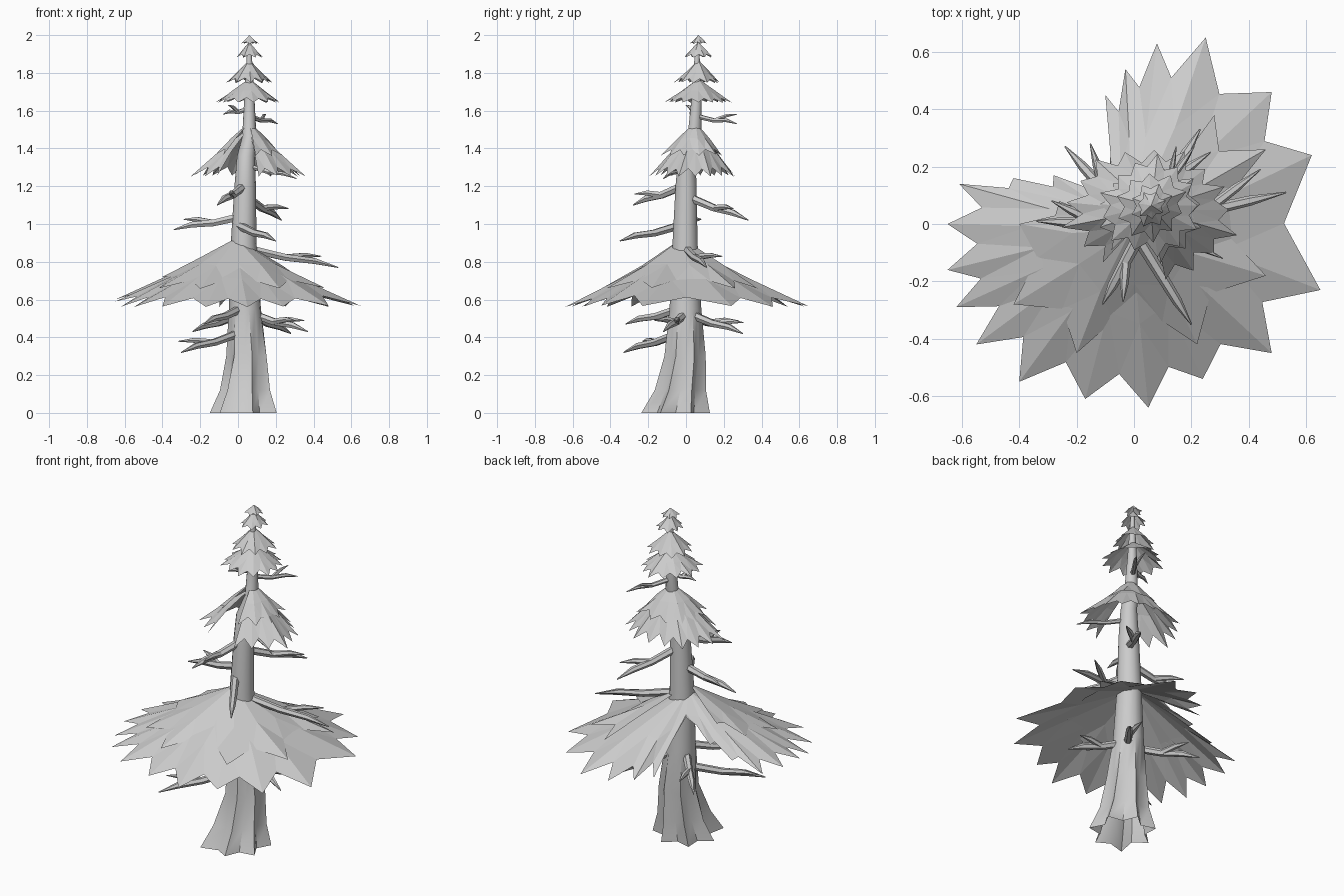
import bpy, bmesh, math, random
from mathutils import Vector

random.seed(4)
cube = bpy.data.objects.get("Cube")
if cube:
    bpy.data.objects.remove(cube)

grey = bpy.data.materials.new("plain_grey")
grey.use_nodes = True
tone = (0.6, 0.6, 0.6, 1)
grey.diffuse_color = tone
grey.node_tree.nodes["Principled BSDF"].inputs["Base Color"].default_value = tone


def finish(name, bm, smooth=False):
    mesh = bpy.data.meshes.new(name)
    bmesh.ops.recalc_face_normals(bm, faces=bm.faces)
    bm.to_mesh(mesh)
    bm.free()
    mesh.materials.append(grey)
    obj = bpy.data.objects.new(name, mesh)
    bpy.context.collection.objects.link(obj)
    if smooth:
        bpy.ops.object.select_all(action='DESELECT')
        obj.select_set(True)
        bpy.context.view_layer.objects.active = obj
        bpy.ops.object.shade_smooth_by_angle(angle=math.radians(40))
    return obj


def loft(bm, rings, cap_start=True):
    """Join consecutive rings of points with quads and close the ends."""
    loops = [[bm.verts.new(p) for p in ring] for ring in rings]
    n = len(loops[0])
    for a, b in zip(loops, loops[1:]):
        for i in range(n):
            j = (i + 1) % n
            bm.faces.new((a[i], a[j], b[j], b[i]))
    if cap_start:
        bm.faces.new(loops[0])
    bm.faces.new(loops[-1])


def skirt(name, apex, tips, tip_z, closed=False, notch=0.82, sag=0.0, pleat=0.008, flat=0.2):
    """Jagged sheet: apex, middle ring, then tips with notches; a tip may carry its own height."""
    bm = bmesh.new()
    apex = Vector(apex)
    top = bm.verts.new(apex)
    ends = [Vector((x / 100, y / 100, own[0] if own else tip_z + random.uniform(0, pleat)))
            for x, y, *own in tips]
    n = len(ends)
    mids = []
    for i, e in enumerate(ends):
        # even out the middle ring so the facets near the apex stay broad
        around = (ends[i - 1] + ends[(i + 1) % n]) / 2 if closed or 0 < i < n - 1 else e
        p = apex.lerp(e.lerp(around, 0.4), 0.5 + 0.06 * (i % 2))
        p.z += (pleat if i % 2 else -pleat) / 2 - sag
        mids.append(bm.verts.new(p))
    outer = [bm.verts.new(e) for e in ends]
    for i in range(n if closed else n - 1):
        j = (i + 1) % n
        rim = (ends[i] + ends[j]) / 2
        p = apex.lerp(rim, notch + random.uniform(-0.03, 0.03))
        p.z += (rim.z - p.z) * flat - sag / 2
        v = bm.verts.new(p)
        for tri in ((top, mids[i], mids[j]), (mids[i], outer[i], v),
                    (mids[i], v, mids[j]), (v, outer[j], mids[j])):
            bm.faces.new(tri)
    obj = finish(name, bm)
    # keep the upper side facing outward on open sheets
    if sum(f.normal.z for f in obj.data.polygons) < 0:
        obj.data.flip_normals()


def star(centre, radius, count, start=0.0, sweep=math.tau, depth=1.0):
    """Tips around a centre, in hundredths, with uneven reach."""
    pts = []
    for i in range(count):
        a = start + sweep * i / count
        r = 100 * radius * random.uniform(0.88, 1.06)
        pts.append((100 * centre[0] + r * math.cos(a), 100 * centre[1] + r * depth * math.sin(a)))
    return pts


# Trunk: fluted flare at the foot, leaning back near the top
trunk_path = [(0, .037, -.055, .155), (.12, .044, -.03, .12), (.3, .05, -.005, .102),
              (.55, .038, -.003, .085), (.9, .03, -.005, .068), (1.2, .038, 0, .057),
              (1.36, .042, .005, .047), (1.46, .06, .045, .038), (1.65, .06, .055, .028),
              (1.95, .06, .06, .01)]
SIDES = 14
rings = []
for z, cx, cy, r in trunk_path:
    flute = 0.2 * max(0, 1 - z / 0.6)
    ring = []
    for i in range(SIDES):
        a = math.tau * i / SIDES
        k = r * (1 + flute * (1 if i % 2 else -1))
        if z < 0.2 and i in (10, 9):
            k *= 1.15
        ring.append((cx + k * math.cos(a), cy + k * math.sin(a), z))
    rings.append(ring)
bm = bmesh.new()
loft(bm, rings, cap_start=False)
finish("trunk", bm, True)


# Bare branches: a bent limb, thick until its pointed end, with forks
def limb(bm, points, radius):
    rings = []
    last = len(points) - 1
    for k, p in enumerate(points):
        d = (points[min(k + 1, last)] - points[max(k - 1, 0)]).normalized()
        side = d.cross(Vector((0, 0, 1))).normalized()
        up = side.cross(d)
        r = radius * (0.12 if k == last else 1 - 0.35 * k / last)
        rings.append([p + r * (side * math.cos(math.tau * i / 6) + up * math.sin(math.tau * i / 6))
                      for i in range(6)])
    loft(bm, rings)


def branch(name, start, end, radius, forks):
    a, b = Vector(start), Vector(end)
    side = (b - a).cross(Vector((0, 0, 1)))
    bend = a.lerp(b, 0.42) + Vector((0, 0, -0.005))
    knee = a.lerp(b, 0.74) + Vector((0, 0, 0.008))
    bm = bmesh.new()
    limb(bm, [a, bend, knee, b], radius)
    for s in forks:
        tip = a.lerp(b, 0.86) + side * 0.2 * s + Vector((0, 0, 0.045))
        limb(bm, [bend, bend.lerp(tip, 0.55) + Vector((0, 0, 0.008)), tip], radius * 0.8)
    finish(name, bm, True)


branches = {
    "low_back_right": ((0, 0, .52), (-.24, .27, .43), (1,)),
    "low_front_right": ((0, -.04, .42), (-.3, -.33, .32), (1,)),
    "low_left": ((.06, 0, .53), (.37, -.12, .43), (1, -1)),
    "low_back_left": ((.07, .03, .52), (.28, .3, .42), (-1,)),
    "low_front": ((.01, -.04, .55), (-.18, -.32, .47), ()),
    "long_left": ((.05, 0, .87), (.53, .11, .77), (-1,)),
    "front_left": ((.01, -.04, .99), (.2, -.35, .91), ()),
    "right": ((.02, 0, 1.04), (-.34, .01, .97), (1,)),
    "back_left": ((.05, .02, 1.14), (.23, .33, 1.02), (1,)),
    "front_right": ((.03, -.02, 1.2), (-.11, -.28, 1.1), (-1,)),
    "upper_left": ((.05, 0, 1.31), (.31, -.12, 1.24), ()),
    "top_back": ((.06, .06, 1.57), (.21, .27, 1.53), (-1,)),
    "top_right": ((.06, .06, 1.61), (-.08, .02, 1.58), (-1,)),
}
for label, (a, b, forks) in branches.items():
    branch("branch_" + label, a, b, 0.023 if a[2] < 1.3 else 0.014, forks)

# Lowest foliage: wide open skirt with a short bridge over the gap, and a shorter sheet on top
wide_tips = [(-28, 17, .7), (-42, 16, .64), (-61, 14, .6), (-65, 0, .6), (-65, -16, .59),
             (-62, -29), (-55, -42), (-40, -55), (-17, -61), (5, -64), (24, -54), (48, -45),
             (65, -23), (62, 24), (48, 46), (25, 65), (8, 63), (-3, 54), (-10, 45), (-9, 13, .8)]
skirt("wide_lower_foliage", (-.01, -.01, .89), wide_tips, .56, closed=True)
inner_tips = [(-26, 8, .79), (-40, 0, .72), (-42, -28), (-20, -45), (2, -38), (22, -42),
              (46, -18), (40, 6), (46, 26), (28, 38)]
skirt("wide_upper_foliage", (-.01, -.02, .925), inner_tips, .655)

# Middle foliage: two sheets, open at the front
heart = (.055, .035)
opening = -math.pi * 0.44
skirt("middle_lower_foliage", (.06, .05, 1.51), star(heart, .3, 16, opening, 5.8, .8), 1.25, sag=-.012)
skirt("middle_upper_foliage", (.06, .05, 1.54), star(heart, .2, 11, opening, 5.9, .85), 1.36, sag=-.008)

# Small tiers up to the tip: apex height, edge height, reach, tip count
tiers = [(1.77, 1.64, .175, 13), (1.87, 1.745, .125, 10),
         (1.965, 1.88, .078, 8), (2.0, 1.952, .052, 7)]
for i, (high, low, reach, count) in enumerate(tiers):
    c = (.06, .065)
    skirt("crown_tier_%d" % (i + 1), (*c, high), star(c, reach, count, i), low,
          closed=True, notch=.8, sag=-.003, pleat=.006)
